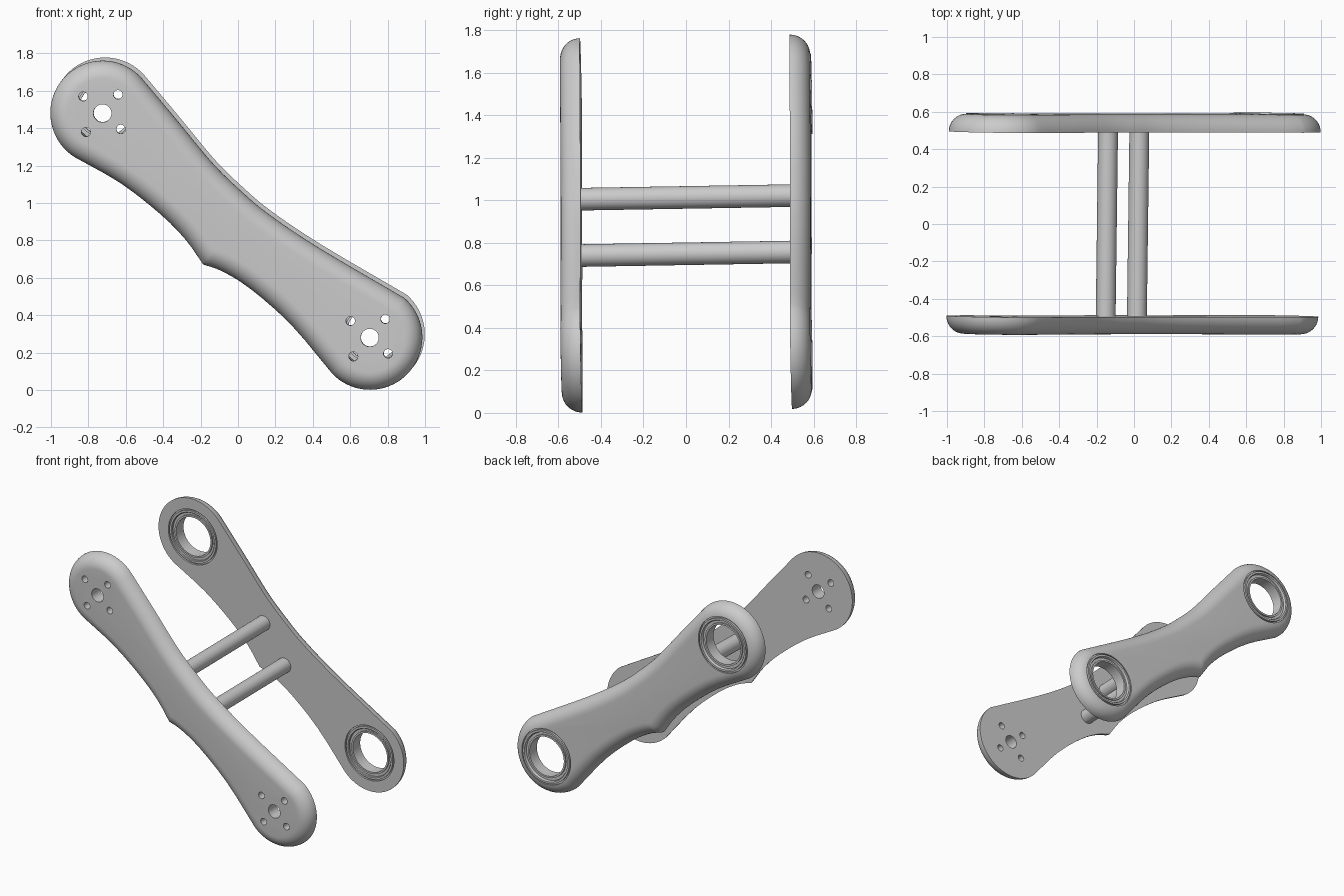
import bpy, bmesh
from math import sin, cos, pi, radians
from mathutils import Vector, Matrix

cube = bpy.data.objects.get("Cube")
if cube:
    bpy.data.objects.remove(cube, do_unlink=True)

grey = bpy.data.materials.new("plain grey")
grey.use_nodes = True
GREY = (0.6, 0.6, 0.6, 1)
grey.diffuse_color = GREY
grey.node_tree.nodes["Principled BSDF"].inputs["Base Color"].default_value = GREY

# The whole assembly leans very slightly about its centre
CENTRE = Vector((0, 0, 0.89))
LEAN = (Matrix.Translation(CENTRE) @ Matrix.Rotation(-0.013, 4, 'Z')
        @ Matrix.Rotation(0.017, 4, 'X') @ Matrix.Translation(-CENTRE))
INNER, OUTER = 0.493, 0.588
UPPER, LOWER, END_R = Vector((-0.717, 1.49)), Vector((0.712, 0.29)), 0.28


def make(name, bm):
    bmesh.ops.recalc_face_normals(bm, faces=bm.faces)
    mesh = bpy.data.meshes.new(name)
    bm.to_mesh(mesh)
    bm.free()
    obj = bpy.data.objects.new(name, mesh)
    bpy.context.collection.objects.link(obj)
    mesh.materials.append(grey)
    return obj


def smooth(obj):
    obj.data.transform(LEAN)
    bpy.ops.object.select_all(action='DESELECT')
    obj.select_set(True)
    bpy.context.view_layer.objects.active = obj
    bpy.ops.object.shade_smooth_by_angle(angle=radians(32))


def loft(bm, rings, closed=False):
    """Skin rings of equal length; cap the ends unless closed."""
    rows = [[bm.verts.new(p) for p in ring] for ring in rings]
    n = len(rows[0])
    for a, b in zip(rows, rows[1:] + rows[:1] if closed else rows[1:]):
        for i in range(n):
            j = (i + 1) % n
            bm.faces.new((a[i], a[j], b[j], b[i]))
    if not closed:
        bm.faces.new(rows[0])
        bm.faces.new(rows[-1])


def circle(c, r, y, n=48):
    return [Vector((c[0] + r * cos(2 * pi * i / n), y, c[1] + r * sin(2 * pi * i / n)))
            for i in range(n)]


def cylinder(bm, c, r, y0, y1, n=48):
    loft(bm, [circle(c, r, y0, n), circle(c, r, y1, n)])


def arc(c, start, end, n=36):
    angles = [radians(start + (end - start) * i / n) for i in range(n + 1)]
    return [c + END_R * Vector((cos(a), sin(a))) for a in angles]


def curve(points, steps=5):
    """Smooth path through the points, leaving out both ends."""
    p = [Vector(q) for q in points]
    p = [2 * p[0] - p[1]] + p + [2 * p[-1] - p[-2]]
    out = []
    for a, b, c, d in zip(p, p[1:], p[2:], p[3:]):
        for i in range(steps):
            t = i / steps
            out.append(b + 0.5 * t * (c - a + t * (2 * a - 5 * b + 4 * c - d
                                                   + t * (3 * (b - c) + d - a))))
    return out[1:]


# Waisted outline with a corner on its lower edge
low_arc = arc(LOWER, 49, -136)
top_arc = arc(UPPER, 237, 41)
corner = Vector((-0.18, 0.68))
outline = (low_arc
           + curve([low_arc[-1], (0.288, 0.36), (0.072, 0.55), (-0.077, 0.643), corner], 3)
           + [corner]
           + curve([corner, (-0.275, 0.814), (-0.41, 0.95), (-0.622, 1.115), top_arc[0]], 3)
           + top_arc
           + curve([top_arc[-1], (-0.318, 1.45), (-0.132, 1.225), (0.01, 1.085),
                    (0.163, 0.955), (0.433, 0.773), low_arc[0]]))


def inset(points, d):
    out = []
    for i, p in enumerate(points):
        u = (p - points[i - 1]).normalized()
        v = (points[(i + 1) % len(points)] - p).normalized()
        n1, n2 = Vector((u.y, -u.x)), Vector((v.y, -v.x))
        out.append(p + (n1 + n2) * d / (1 + n1.dot(n2)))
    return out


def plate(name, side, holes):
    """Plate with a flat inner face, rounded outer rim and drilled holes."""
    depth, steps = OUTER - INNER, 10
    rings = []
    for k in range(steps + 1):
        a = pi / 2 * k / steps
        rings.append([Vector((p.x, side * (INNER + depth * sin(a)), p.y))
                      for p in inset(outline, depth * (1 - cos(a)))])
    bm = bmesh.new()
    loft(bm, rings)
    body = make(name, bm)
    bm = bmesh.new()
    for c, r in holes:
        cylinder(bm, c, r, side * (INNER - 0.1), side * (OUTER + 0.1))
    cutter = make("hole_cutter", bm)
    cutter.hide_render = True
    mod = body.modifiers.new("holes", 'BOOLEAN')
    mod.operation, mod.solver, mod.object = 'DIFFERENCE', 'EXACT', cutter
    drilled = bpy.data.meshes.new_from_object(
        body.evaluated_get(bpy.context.evaluated_depsgraph_get()))
    body.modifiers.clear()
    body.data = drilled
    bpy.data.objects.remove(cutter, do_unlink=True)
    smooth(body)


# Front plate: a centre hole and four bolt holes at each end
bolts = [Vector(b) for b in ((-0.103, 0.09), (0.083, 0.1), (-0.088, -0.1), (0.098, -0.085))]
front_holes = []
for c in (UPPER, LOWER):
    front_holes += [(c, 0.048)] + [(c + b, 0.024) for b in bolts]
plate("front_plate", -1, front_holes)

# Back plate: bearing seats at both ends
SEAT = 0.2
plate("back_plate", 1, [(UPPER, SEAT), (LOWER, SEAT)])

# Bearings: stepped races, as (radius, depth below the plate face)
steps = [(0.14, 0.006), (0.153, 0.006), (0.153, 0.016), (0.172, 0.016), (0.172, 0.004),
         (0.176, -0.003), (0.19, -0.003), (0.19, 0.012), (SEAT, 0.012)]
for name, c in (("upper_bearing", UPPER), ("lower_bearing", LOWER)):
    bm = bmesh.new()
    profile = ([(r, OUTER - d) for r, d in steps]
               + [(r, INNER + max(d, 0)) for r, d in reversed(steps)])
    loft(bm, [circle(c, r, y) for r, y in profile], closed=True)
    smooth(make(name, bm))

# Two rods joining the plates
for name, c in (("upper_rod", (-0.145, 1.013)), ("lower_rod", (0.022, 0.748))):
    bm = bmesh.new()
    cylinder(bm, c, 0.053, -INNER - 0.01, INNER + 0.01)
    smooth(make(name, bm))
